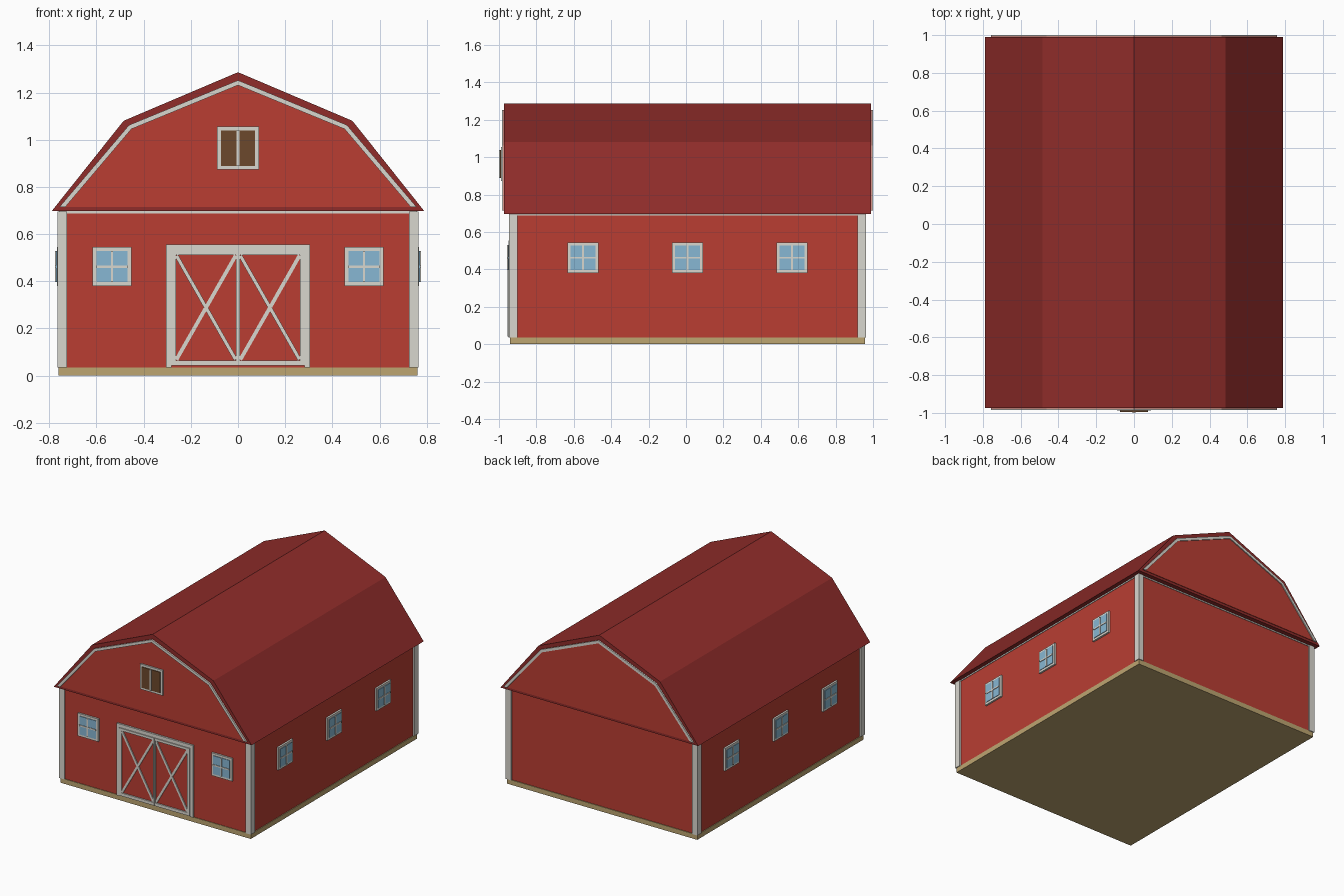
import bpy, bmesh, math
from mathutils import Matrix, Vector

if "Cube" in bpy.data.objects:
    bpy.data.objects.remove(bpy.data.objects["Cube"])


def material(name, rgb):
    m = bpy.data.materials.new(name)
    m.diffuse_color = [(c / 255) ** 2.2 for c in rgb] + [1]
    m.use_nodes = True
    m.node_tree.nodes["Principled BSDF"].inputs["Base Color"].default_value = m.diffuse_color
    return m


RED = material("barn_red", (184, 64, 54))
ROOF = material("roof_red", (142, 48, 46))
WHITE = material("trim_white", (216, 214, 206))
STONE = material("foundation_tan", (188, 164, 112))
GLASS = material("window_glass", (134, 182, 210))
WOOD = material("shutter_brown", (108, 74, 48))
YC = 0.008  # middle of the building along y


def add(name, bm, mat):
    bmesh.ops.recalc_face_normals(bm, faces=bm.faces)
    me = bpy.data.meshes.new(name)
    bm.to_mesh(me)
    bm.free()
    me.materials.append(mat)
    ob = bpy.data.objects.new(name, me)
    bpy.context.collection.objects.link(ob)
    return ob


def box(name, lo, hi, mat, matrix=Matrix()):
    lo, hi = Vector(lo), Vector(hi)
    bm = bmesh.new()
    bmesh.ops.create_cube(bm, size=1)
    for v in bm.verts:
        v.co = matrix @ Vector((lo + hi) / 2 + v.co * (hi - lo))
    return add(name, bm, mat)


def prism(name, pts, y0, y1, mat):
    # Extrude an (x, z) outline along y
    bm = bmesh.new()
    face = bm.faces.new([bm.verts.new((x, y0, z)) for x, z in pts])
    ext = bmesh.ops.extrude_face_region(bm, geom=[face])["geom"]
    verts = [g for g in ext if isinstance(g, bmesh.types.BMVert)]
    bmesh.ops.translate(bm, verts=verts, vec=(0, y1 - y0, 0))
    return add(name, bm, mat)


def mirrored(half):
    return half + [(-x, z) for x, z in reversed(half) if x]


def window(name, matrix):
    # Local: centred on x and z, facing -y, wall at y = 0
    box(name + "_frame", (-.082, -.013, -.082), (.082, .01, .082), WHITE, matrix)
    box(name + "_glass", (-.066, -.017, -.066), (.066, 0, .066), GLASS, matrix)
    box(name + "_upright_bar", (-.005, -.021, -.066), (.005, 0, .066), WHITE, matrix)
    box(name + "_cross_bar", (-.066, -.021, -.005), (.066, 0, .005), WHITE, matrix)


# Foundation and walls
box("foundation", (-.76, -.94, 0), (.76, .957, .035), STONE)
box("walls", (-.755, -.936, .035), (.755, .952, .697), RED)
box("eave_band", (-.759, -.94, .688), (.759, .956, .697), WHITE)

# Corner boards
for sx in (-1, 1):
    for sy in (-1, 1):
        xs = sorted((sx * .724, sx * .766))
        ys = sorted((YC + sy * .909, YC + sy * .955))
        box("corner_board", (xs[0], ys[0], .035), (xs[1], ys[1], .695), WHITE)

# Gambrel roof
prism("roof", mirrored([(-.79, .697), (-.485, 1.08), (0, 1.286)]), -.973, .989, ROOF)

# Gable panels and their rake trim on both ends
outer = [(-.757, .715), (-.462, 1.062), (0, 1.252)]
inner = [(-.732, .715), (-.452, 1.045), (0, 1.231)]
for end, (p0, p1), (t0, t1) in (("front", (-.977, -.96), (-.985, -.96)),
                                ("back", (.976, .993), (.976, 1.0))):
    prism(end + "_gable_panel", mirrored(outer), p0, p1, RED)
    ring = mirrored(outer) + mirrored(inner)[::-1]
    prism(end + "_gable_trim", ring, t0, t1, WHITE)

# Windows on front and sides
for sx in (-1, 1):
    window("front_window", Matrix.Translation((sx * .534, -.936, .462)))
    for y in (-.551, .008, .567):
        window("side_window", Matrix.Translation((sx * .755, y, .462))
               @ Matrix.Rotation(sx * math.pi / 2, 4, "Z"))

# Loft window with brown shutters
box("loft_frame", (-.09, -.988, .873), (.09, -.96, 1.055), WHITE)
box("loft_shutters", (-.073, -.994, .889), (.073, -.96, 1.039), WOOD)
box("loft_center_bar", (-.007, -1.0, .889), (.007, -.96, 1.039), WHITE)

# Door surround
box("door_header", (-.305, -.949, .53), (.305, -.93, .555), WHITE)
for sx in (-1, 1):
    xs = sorted((sx * .283, sx * .305))
    box("door_jamb", (xs[0], -.949, .035), (xs[1], -.93, .53), WHITE)

# Double doors with crossed braces
for sx in (-1, 1):
    xs = sorted((sx * .001, sx * .283))
    box("door_leaf", (xs[0], -.946, .042), (xs[1], -.93, .53), RED)
    for z0, z1 in ((.042, .064), (.512, .53)):
        box("door_rail", (xs[0], -.955, z0), (xs[1], -.94, z1), WHITE)
    for a, b in ((.001, .008), (.263, .283)):
        s = sorted((sx * a, sx * b))
        box("door_stile", (s[0], -.955, .064), (s[1], -.94, .512), WHITE)
    for d in (-1, 1):
        w, h = .255, .448
        half = math.hypot(w, h) / 2 - .004
        m = (Matrix.Translation((sx * .1355, 0, .288))
             @ Matrix.Rotation(d * math.atan2(h, w), 4, "Y"))
        front = -.953 if d > 0 else -.952
        box("door_brace", (-half, front, -.008), (half, -.94, .008), WHITE, m)
